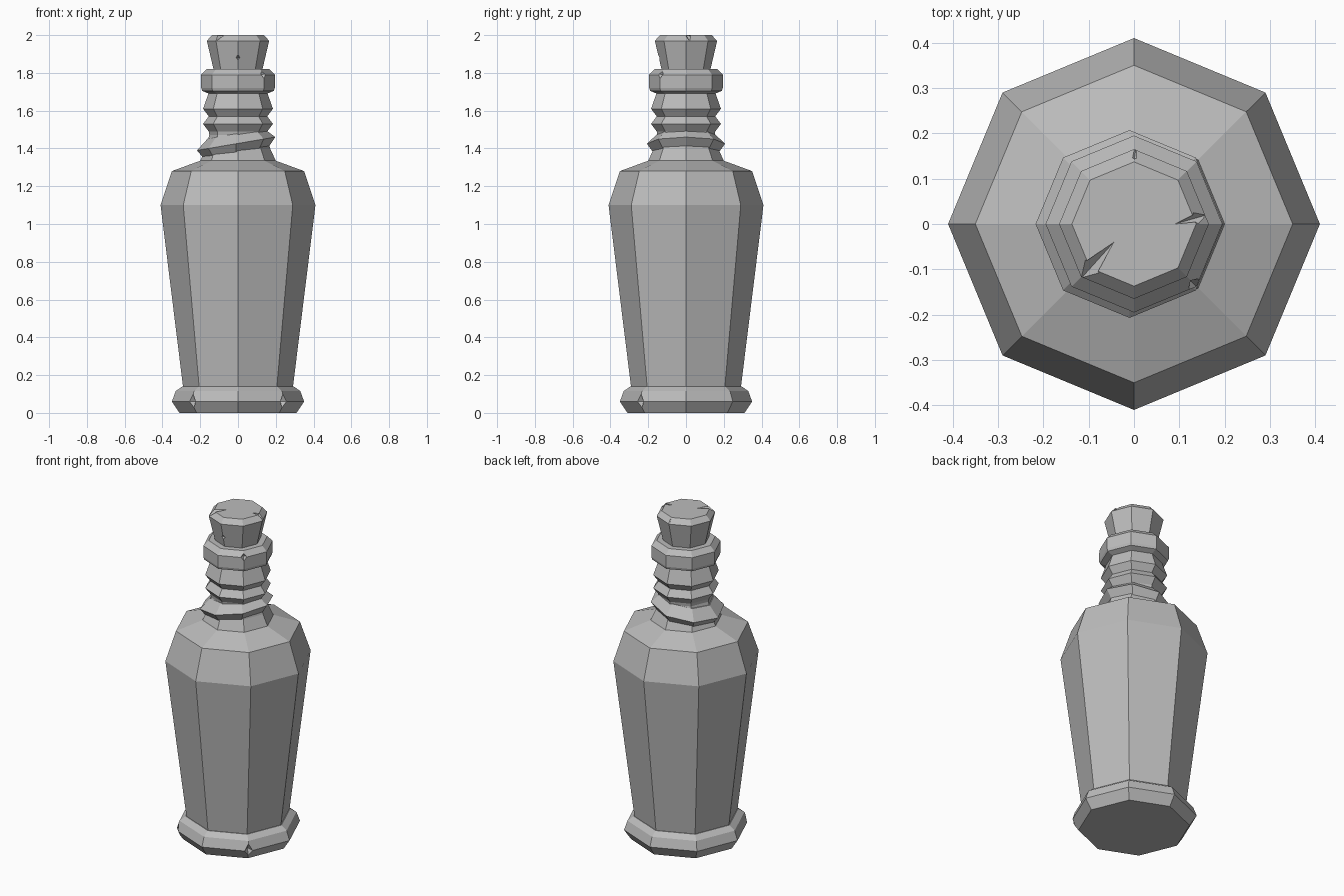
import bpy, bmesh, math
from mathutils import Vector

cube = bpy.data.objects.get("Cube")
if cube:
    bpy.data.objects.remove(cube)

SIDES = 8

grey = bpy.data.materials.new("plain_grey")
grey.use_nodes = True
colour = (0.5, 0.5, 0.5, 1)
grey.diffuse_color = colour
grey.node_tree.nodes["Principled BSDF"].inputs["Base Color"].default_value = colour


def add_object(name, bm):
    bmesh.ops.recalc_face_normals(bm, faces=bm.faces)
    mesh = bpy.data.meshes.new(name)
    bm.to_mesh(mesh)
    bm.free()
    mesh.materials.append(grey)
    obj = bpy.data.objects.new(name, mesh)
    bpy.context.collection.objects.link(obj)
    return obj


def turned(name, profile, tilt=0.0, shift=0.0):
    """Eight-sided solid from (radius, height) pairs, optionally sloping along x."""
    bm = bmesh.new()
    rings = []
    for r, z in profile:
        ring = []
        for i in range(SIDES):
            a = math.tau * i / SIDES
            x, y = r * math.cos(a), r * math.sin(a)
            ring.append(bm.verts.new((x + shift, y, z + x * tilt)))
        rings.append(ring)
    for low, high in zip(rings, rings[1:]):
        for i in range(SIDES):
            j = (i + 1) % SIDES
            bm.faces.new((low[i], low[j], high[j], high[i]))
    bm.faces.new(rings[0])
    bm.faces.new(rings[-1])
    return add_object(name, bm)


def polar(radius, degrees, z):
    a = math.radians(degrees)
    return Vector((radius * math.cos(a), radius * math.sin(a), z))


def nick(obj, tip, mouth, width, height):
    """Cut a four-sided pointed chip, deepest at tip and opening towards mouth."""
    axis = mouth - tip
    side = axis.cross(Vector((0, 0, 1))).normalized()
    up = side.cross(axis).normalized()
    bm = bmesh.new()
    apex = bm.verts.new(tip)
    rim = [bm.verts.new(mouth + d) for d in
           (side * width, up * height, -side * width, -up * height)]
    for i in range(4):
        bm.faces.new((apex, rim[i], rim[(i + 1) % 4]))
    bm.faces.new(rim)
    cutter = add_object("nick_cutter", bm)
    cutter.hide_render = True
    mod = obj.modifiers.new("nick", 'BOOLEAN')
    mod.operation = 'DIFFERENCE'
    mod.solver = 'EXACT'
    mod.object = cutter
    graph = bpy.context.evaluated_depsgraph_get()
    cut_mesh = bpy.data.meshes.new_from_object(obj.evaluated_get(graph))
    obj.modifiers.clear()
    obj.data = cut_mesh
    bpy.data.objects.remove(cutter)


# Foot and tapered body with its lower neck
foot = turned("foot", [(0.31, 0), (0.35, 0.06), (0.33, 0.115), (0.295, 0.14)])
turned("body", [(0.29, 0.13), (0.41, 1.10), (0.35, 1.28), (0.2, 1.335),
                (0.17, 1.4), (0.15, 1.48)])

# Neck with ridges, and the sloping ring beneath them
turned("ridged_neck", [(0.15, 1.46), (0.155, 1.49), (0.185, 1.53), (0.155, 1.57),
                       (0.185, 1.61), (0.155, 1.695), (0.155, 1.75)])
turned("sloping_ring", [(0.172, 1.377), (0.207, 1.425), (0.15, 1.478)],
       tilt=0.17, shift=-0.01)

# Collar and stopper
collar = turned("collar", [(0.155, 1.69), (0.19, 1.705), (0.195, 1.72),
                           (0.195, 1.79), (0.165, 1.82)])
stopper = turned("stopper", [(0.125, 1.8), (0.165, 1.97), (0.137, 2.0)])

# Chips in the foot, collar and stopper
for angle in (225, 315):
    nick(foot, polar(0.3, angle, 0.06), polar(0.38, angle, 0.06), 0.045, 0.09)
nick(collar, polar(0.165, 315, 1.79), polar(0.22, 315, 1.8), 0.04, 0.06)
nick(stopper, polar(0.06, 222, 2.0), polar(0.18, 226, 1.995), 0.035, 0.03)
nick(stopper, polar(0.09, 0, 2.0), polar(0.18, 8, 1.99), 0.025, 0.03)
nick(stopper, polar(0.138, 90, 1.99), polar(0.18, 88, 1.985), 0.025, 0.03)
nick(stopper, polar(0.125, 270, 1.88), polar(0.165, 270, 1.88), 0.03, 0.03)
